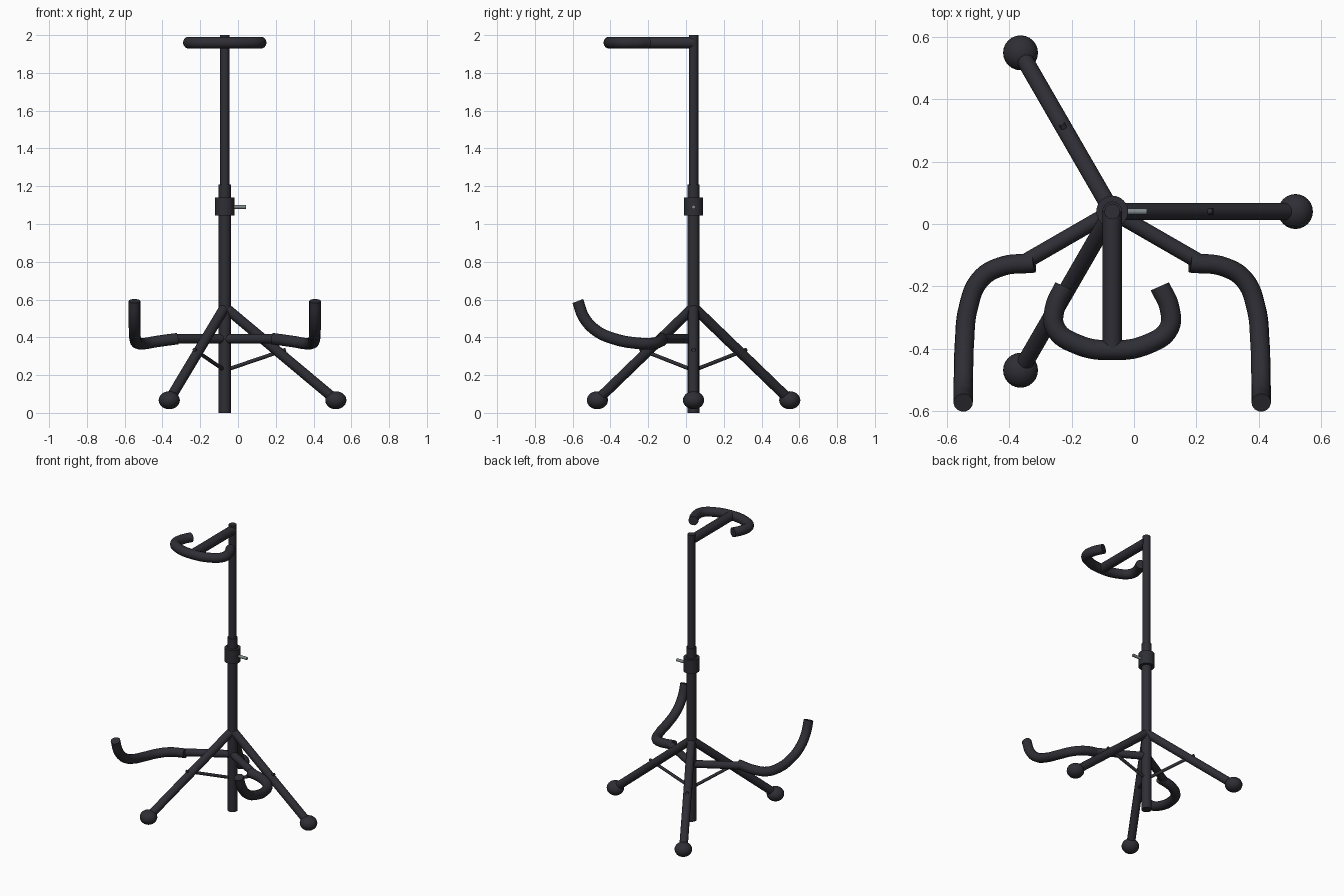
import bpy
from math import cos, sin, radians
from mathutils import Vector

cube = bpy.data.objects.get("Cube")
if cube:
    bpy.data.objects.remove(cube, do_unlink=True)

PX, PY = -0.07, 0.04  # pole axis


def make_material(name, color):
    mat = bpy.data.materials.new(name)
    mat.use_nodes = True
    mat.diffuse_color = color
    mat.node_tree.nodes["Principled BSDF"].inputs["Base Color"].default_value = color
    return mat


BLACK = make_material("black paint", (0.027, 0.027, 0.035, 1))
STEEL = make_material("grey steel", (0.22, 0.25, 0.26, 1))


def finish(obj, name, mat):
    obj.name = name
    obj.data.materials.clear()
    obj.data.materials.append(mat)
    bpy.ops.object.shade_smooth_by_angle(angle=radians(40))
    return obj


def rod(name, start, end, radius, mat=BLACK):
    a, b = Vector(start), Vector(end)
    bpy.ops.mesh.primitive_cylinder_add(vertices=24, radius=radius, depth=(b - a).length,
                                        location=(a + b) / 2)
    obj = bpy.context.object
    obj.rotation_euler = (b - a).to_track_quat('Z', 'Y').to_euler()
    return finish(obj, name, mat)


def bent_tube(name, points, radius):
    curve = bpy.data.curves.new(name, 'CURVE')
    curve.dimensions = '3D'
    curve.bevel_depth = radius
    curve.bevel_resolution = 5
    curve.resolution_u = 8
    curve.use_fill_caps = True
    spline = curve.splines.new('BEZIER')
    spline.bezier_points.add(len(points) - 1)
    for bp, p in zip(spline.bezier_points, points):
        bp.co = p
        bp.handle_left_type = bp.handle_right_type = 'AUTO'
    obj = bpy.data.objects.new(name, curve)
    bpy.context.collection.objects.link(obj)
    bpy.ops.object.select_all(action='DESELECT')
    obj.select_set(True)
    bpy.context.view_layer.objects.active = obj
    bpy.ops.object.convert(target='MESH')
    return finish(bpy.context.object, name, BLACK)


# Telescoping pole with clamp collar
for name, z0, z1, r in (("lower_pole", 0, 1.21, 0.032), ("upper_pole", 1.15, 2.0, 0.025),
                        ("clamp_collar", 1.045, 1.14, 0.051)):
    rod(name, (PX, PY, z0), (PX, PY, z1), r)
rod("clamp_pin", (PX + 0.03, PY, 1.09), (0.042, PY, 1.09), 0.01, STEEL)

# Three legs with rubber feet and braces
for side, angle in (("left", 0), ("back", 120), ("front", 240)):
    c, s = cos(radians(angle)), sin(radians(angle))

    def at(r, z):
        return (PX + r * c, PY + r * s, z)

    rod(side + "_leg", at(0, 0.56), at(0.57, 0.083), 0.027)
    rod(side + "_brace", at(0, 0.225), at(0.323, 0.335), 0.01)
    bpy.ops.mesh.primitive_uv_sphere_add(segments=24, ring_count=14, radius=0.056,
                                         location=at(0.588, 0.067))
    foot = bpy.context.object
    foot.scale.z = 0.85
    finish(foot, side + "_foot", BLACK)

# Lower cradle: straight arms and padded hooks, offsets from the pole axis
hook = [(0.25, -0.125, 0.393), (0.36, -0.138, 0.378), (0.425, -0.18, 0.367), (0.462, -0.27, 0.37),
        (0.474, -0.38, 0.392), (0.477, -0.475, 0.435), (0.478, -0.54, 0.505), (0.478, -0.573, 0.592)]
for side, m in (("left", 1), ("right", -1)):
    rod(side + "_cradle_arm", (PX, PY, 0.392), (PX + 0.29 * m, PY - 0.167, 0.392), 0.025)
    bent_tube(side + "_cradle_hook", [(PX + m * x, y, z) for x, y, z in hook], 0.031)

# Upper neck holder: support bar and open padded yoke
rod("neck_bar", (PX, PY, 1.96), (PX, -0.40, 1.96), 0.031)
half = [(0.153, -0.2), (0.184, -0.27), (0.182, -0.335), (0.115, -0.385)]
yoke = [(-x, y) for x, y in half] + [(0, -0.405)] + half[::-1]
bent_tube("neck_yoke", [(PX + x, y, 1.96) for x, y in yoke], 0.032)
